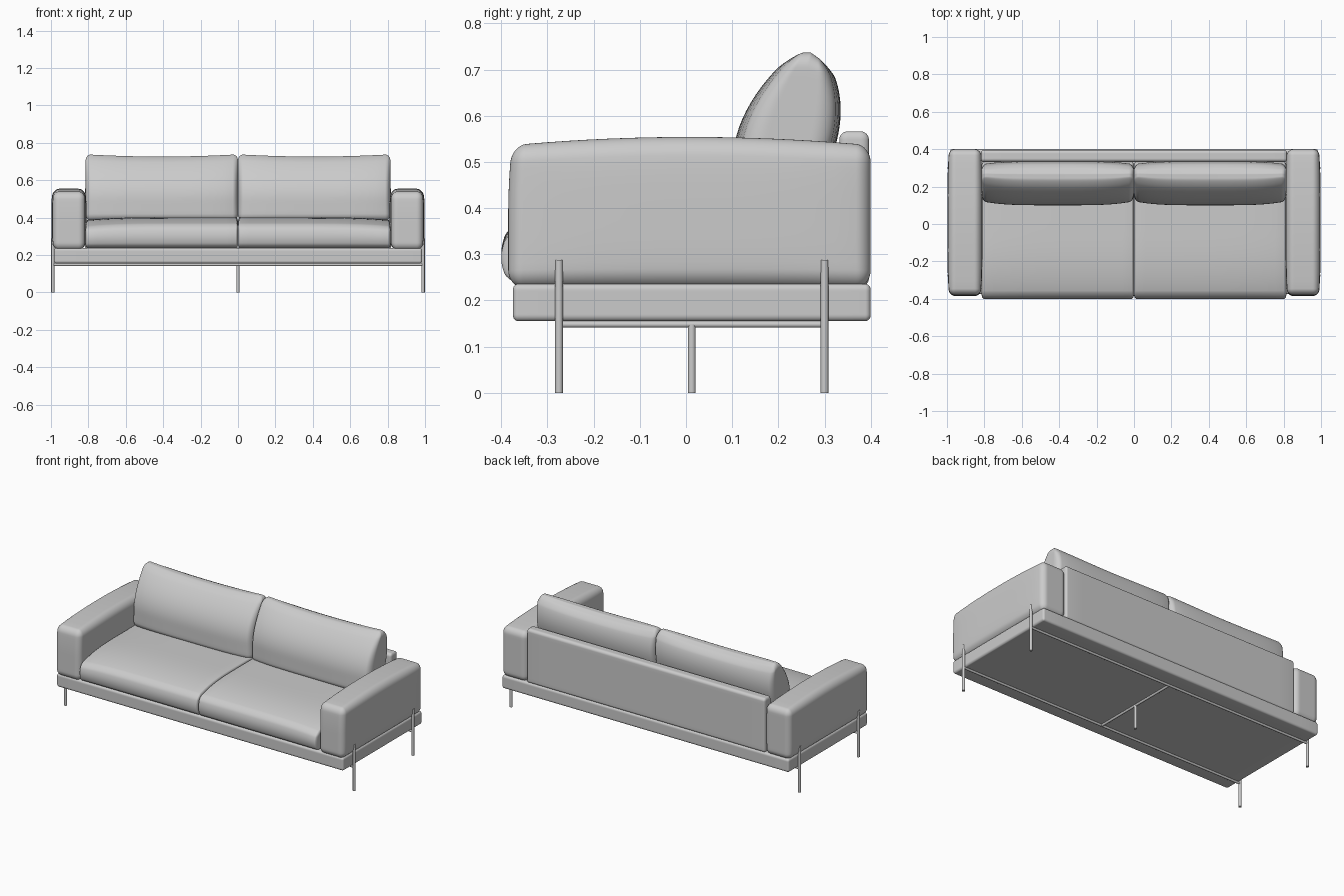
import bpy, bmesh, math
from mathutils import Vector

if "Cube" in bpy.data.objects:
    bpy.data.objects.remove(bpy.data.objects["Cube"])

SEGS, EDGE = 24, 4      # segments per side, of which EDGE round each end


def soft_box(name, lo, hi, radii, deform=None):
    """Rounded box from lo to hi; deform(p, u, v, w) edits a point, u/v/w in -1..1."""
    lo, hi, r = Vector(lo), Vector(hi), Vector(radii)
    c, h = (lo + hi) / 2, (hi - lo) / 2
    bm = bmesh.new()
    bmesh.ops.create_cube(bm, size=2)
    bmesh.ops.subdivide_edges(bm, edges=bm.edges[:], cuts=SEGS - 1, use_grid_fill=True)
    inner = 1 - 2 * EDGE / SEGS
    for vert in bm.verts:
        core, d = Vector(), Vector()
        for a in range(3):
            t = vert.co[a]
            core[a] = max(-1, min(1, t / inner)) * (h[a] - r[a])
            over = max(0, (abs(t) - inner) / (1 - inner))
            d[a] = math.copysign(math.tan(over * math.pi / 4), t)
        d.normalize()
        p = core + Vector(d[a] * r[a] for a in range(3))
        n = [p[a] / h[a] for a in range(3)]
        p += c
        if deform:
            deform(p, *n)
        vert.co = p
    bmesh.ops.recalc_face_normals(bm, faces=bm.faces[:])
    for f in bm.faces:
        f.smooth = True
    me = bpy.data.meshes.new(name)
    bm.to_mesh(me)
    bm.free()
    ob = bpy.data.objects.new(name, me)
    bpy.context.collection.objects.link(ob)
    return ob


def rod(name, a, b, r):
    a, b = Vector(a), Vector(b)
    bpy.ops.mesh.primitive_cylinder_add(vertices=20, radius=r, depth=(b - a).length,
                                        location=(a + b) / 2)
    ob = bpy.context.object
    ob.name = name
    ob.rotation_euler = (b - a).to_track_quat('Z', 'Y').to_euler()
    bpy.ops.object.shade_smooth_by_angle()


def arm_shape(p, u, v, w):
    p.z += 0.018 * (1 - v * v) * (w + 1) / 2             # arched top
    p.x += u * 0.010 * (1 - v ** 4) * (1 - w ** 4)       # padded sides
    if v < 0:
        p.y += 0.008 * max(0, w) ** 2 * -v               # front leans back


def seat_shape(p, u, v, w):
    t = (w + 1) / 2
    p.z += t * (0.040 * (1 - max(0, -v) ** 3) - 0.015 * abs(p.x / 0.815) ** 6)
    p.y -= 0.018 * max(0, -v) ** 3 * (1 - w * w)         # bulging front


def cushion_shape(p, u, v, w):
    s = (w + 1) / 2
    front = 0.10 + 0.25 * max(0, s - 0.3) ** 2 + 0.022 * u ** 4
    back = 0.335 - 0.2 * (s - 0.67) ** 2 - 0.015 * u ** 4
    p.y = front + (back - front) * (v + 1) / 2
    p.z -= s ** 3 * (0.022 * max(0, v) + 0.012 * (1 - u * u))


# base and back panel
soft_box("base", (-0.984, -0.375, 0.155), (0.984, 0.40, 0.236), (0.012, 0.012, 0.014))
soft_box("back_panel", (-0.818, 0.332, 0.23), (0.818, 0.396, 0.566), (0.012, 0.018, 0.018))

# paired upholstery
for side, s in (("left", -1), ("right", 1)):
    def span(a, b):
        return sorted((a * s, b * s))
    x0, x1 = span(0.820, 0.988)
    soft_box(side + "_arm", (x0, -0.385, 0.228), (x1, 0.40, 0.536), (0.032, 0.032, 0.038), arm_shape)
    x0, x1 = span(0.0, 0.815)
    soft_box(side + "_seat_cushion", (x0, -0.382, 0.237), (x1, 0.332, 0.362),
             (0.012, 0.025, 0.025), seat_shape)
    soft_box(side + "_back_cushion", (x0, 0.12, 0.385), (x1, 0.32, 0.738),
             (0.028, 0.045, 0.035), cushion_shape)

# metal legs and under-frame
for place, y in (("front", -0.275), ("back", 0.30)):
    for side, x in (("left", -0.99), ("right", 0.99)):
        rod(f"{place}_{side}_leg", (x, y, 0), (x, y, 0.288), 0.0085)
    rod(f"{place}_rail", (-0.99, y, 0.148), (0.99, y, 0.148), 0.007)
rod("cross_rail", (0, -0.275, 0.148), (0, 0.30, 0.148), 0.007)
rod("middle_leg", (0, 0.0125, 0), (0, 0.0125, 0.148), 0.0085)
